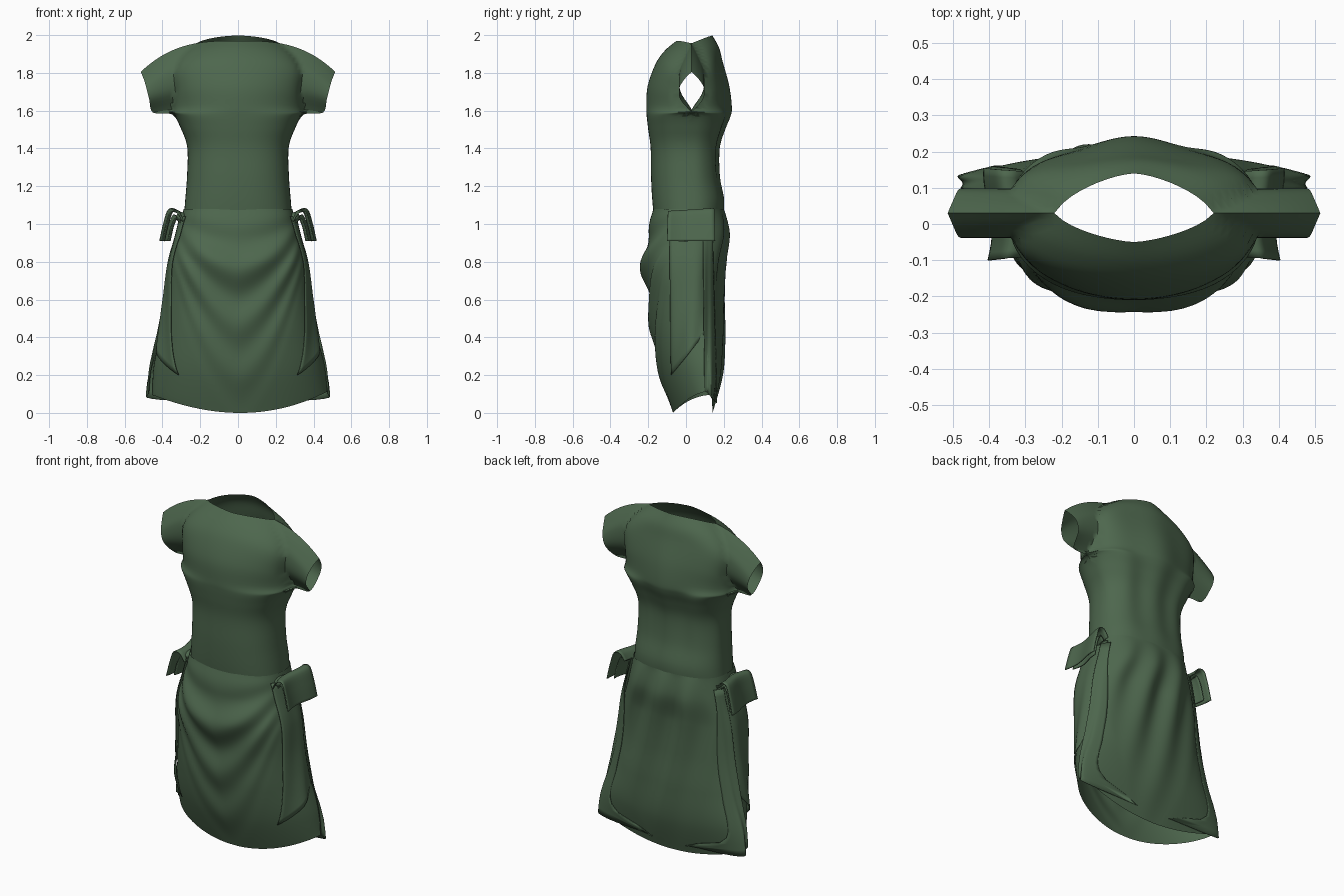
import bpy, bmesh, math
from mathutils import Vector

if "Cube" in bpy.data.objects:
    bpy.data.objects.remove(bpy.data.objects["Cube"])

green = bpy.data.materials.new("moss green cloth")
green.use_nodes = True
COLOUR = (0.075, 0.135, 0.075, 1)
green.diffuse_color = COLOUR
green.node_tree.nodes["Principled BSDF"].inputs["Base Color"].default_value = COLOUR


def sample(table, t):
    """Smoothly interpolate table rows; t runs from 0 to 1."""
    f = t * (len(table) - 1)
    i = min(int(f), len(table) - 2)
    f -= i
    quads = zip(table[max(i - 1, 0)], table[i], table[i + 1], table[min(i + 2, len(table) - 1)])
    return [b + f / 2 * (c - a + f * (2 * a - 5 * b + 4 * c - d + f * (3 * (b - c) + d - a)))
            for a, b, c, d in quads]


def cloth(name, grids, outward=None, thickness=0):
    """Make one smooth object from grids of points, welding shared edges."""
    bm = bmesh.new()
    for rows in grids:
        verts = [[bm.verts.new(p) for p in row] for row in rows]
        for low, high in zip(verts, verts[1:]):
            for j in range(len(low) - 1):
                bm.faces.new((low[j], low[j + 1], high[j + 1], high[j]))
    bmesh.ops.remove_doubles(bm, verts=bm.verts, dist=0.0005)
    bmesh.ops.recalc_face_normals(bm, faces=bm.faces)
    bm.faces.ensure_lookup_table()
    # Keep the visible side of open sheets facing away from the body
    facing = sum(f.normal.dot(outward or Vector((f.calc_center_median().x, f.calc_center_median().y, 0)))
                 * f.calc_area() for f in bm.faces)
    if facing < 0:
        bmesh.ops.reverse_faces(bm, faces=bm.faces)
    mesh = bpy.data.meshes.new(name)
    bm.to_mesh(mesh)
    bm.free()
    mesh.materials.append(green)
    obj = bpy.data.objects.new(name, mesh)
    bpy.context.collection.objects.link(obj)
    if thickness:
        mod = obj.modifiers.new("hem thickness", "SOLIDIFY")
        mod.thickness = thickness
    bpy.ops.object.select_all(action="DESELECT")
    obj.select_set(True)
    bpy.context.view_layer.objects.active = obj
    bpy.ops.object.shade_smooth_by_angle(angle=math.radians(50))
    return obj


def steps(n, low=0.0, high=1.0):
    return [low + (high - low) * i / n for i in range(n + 1)]


def bulge(s, n):
    return max(0, 1 - abs(s) ** n) ** (1 / n)


ACROSS = [math.sin(math.pi / 2 * u) for u in steps(64, -1, 1)]

# Bodice rows: centre z, edge x, edge z, front y, back y, torso share, sleeve half depth
BODICE = [
    (1.0, .29, 1.0, -.165, .19, 1, 0),
    (1.12, .28, 1.12, -.178, .2, 1, 0),
    (1.25, .27, 1.25, -.185, .175, 1, 0),
    (1.4, .268, 1.4, -.187, .172, 1, 0),
    (1.5, .3, 1.5, -.2, .2, 1, 0),
    (1.57, .35, 1.58, -.208, .228, .97, 0),
    (1.62, .45, 1.59, -.21, .235, .77, 0),
    (1.73, .47, 1.66, -.203, .222, .7, .06),
    (1.85, .485, 1.72, -.16, .19, .68, .065),
    (1.92, .5, 1.77, -.11, .172, .58, .035),
    (1.97, .515, 1.805, -.05, .14, .42, 0),
]


def bodice(side):
    rows = []
    for t in steps(50):
        zc, xe, ze, front, back, share, sleeve = sample(BODICE, t)
        share, sleeve = min(share, 1), max(sleeve, 0)
        seam = .03
        depth = seam - front if side < 0 else back - seam
        row = []
        for s in ACROSS:
            torso = bulge(min(abs(s) / share, 1), .8 + 1.6 * share)
            d = sleeve + (depth - sleeve) * torso
            z = zc + (ze - zc) * abs(s) ** 3
            if side > 0:
                # Soft vertical creases and a slightly raised back neck
                d += .008 * math.cos(s * 9) * torso * math.sin(math.pi * t)
                z += .028 * torso * t ** 6
            row.append((s * xe, seam + side * d, z))
        rows.append(row)
    return rows


cloth("bodice_with_sleeves", [bodice(-1), bodice(1)])

# Skirt rows from hem to waist: z, half width, front y, back y, side seam y
SKIRT = [
    (0, .465, -.07, .14, .135),
    (.2, .452, -.14, .19, .12),
    (.4, .412, -.18, .2, .08),
    (.6, .382, -.2, .195, .05),
    (.8, .358, -.23, .2, .03),
    (.95, .318, -.2, .222, .02),
    (1.08, .288, -.172, .2, .025),
]


def skirt(side):
    rows = []
    for t in steps(70):
        z, w, front, back, seam = sample(SKIRT, t)
        depth = seam - front if side < 0 else back - seam
        low = (1 - t) ** 4
        row = []
        for s in ACROSS:
            body = bulge(s, 2 + .5 * t)
            # Swags hang between the two side knots
            reach = 1 - min(abs(s), .97) ** 1.4
            hang = (1.06 - z) / (.25 + .75 * reach)
            fade = body * min(1, 3 * (1 - t)) * max(0, 1.15 - hang) * .02
            fold = fade * math.sin(hang * 22 + 1)
            if side > 0:
                fold = fade * math.sin(s * 11 + z * 7)
            x = s * w + .012 * low
            row.append((x, seam + side * (depth * body + fold), z + (.105 + .01 * s) * s * s * low))
        rows.append(row)
    return rows


cloth("draped_skirt", [skirt(-1), skirt(1)])


def side_x(y, z):
    """Half width of the skirt at depth y and height z."""
    t = 1
    for t in steps(200):
        if sample(SKIRT, t)[0] >= z:
            break
    _, w, front, back, seam = sample(SKIRT, t)
    return w * bulge(min(abs((seam - y) / (seam - front if y < seam else back - seam)), .98), 2 + .5 * t)


def hanging(sign, top, corners, gap):
    """Strip lying on the skirt: corners give y at the top, y and z at the bottom."""
    (y0, y1), (low0, z0), (low1, z1) = corners
    rows = []
    for v in steps(24):
        row = []
        for u in steps(14):
            y = (y0 + (y1 - y0) * u) * (1 - v) + (low0 + (low1 - low0) * u) * v
            z = top + (z0 + (z1 - z0) * u - top) * v
            x = side_x(y, z) + gap + .007 * math.sin(u * 9 + v * 3) * v
            row.append((sign * x, y, z))
        rows.append(row)
    return rows


def loop(sign, profile, y0, y1):
    """Folded sash end: a bent profile swept from front to back."""
    rows = []
    for t in steps(20):
        x, z = sample(profile, t)
        rows.append([(sign * (x - .012 * math.sin(u * 5)), y0 + (y1 - y0) * u + .02 * (1 - t) * (.5 - u),
                      z - .025 * (1 - u) * (1 - t)) for u in steps(12)])
    return rows


FLAP = [(.29, 1.04), (.32, 1.08), (.36, 1.075), (.385, 1.0), (.405, .91)]
UNDER = [(.3, 1.03), (.33, 1.05), (.355, 1.0), (.375, .91)]

for name, sign in (("left", 1), ("right", -1)):
    out = Vector((sign, 0, 0))
    cloth(name + "_sash_panel", [hanging(sign, 1.04, ((-.09, .12), (-.08, .2), (.1, .42)), .014)], out, .004)
    cloth(name + "_sash_tail", [hanging(sign, 1.02, ((.09, .14), (.1, .12), (.165, .05)), .022)], out, .004)
    cloth(name + "_sash_flap", [loop(sign, FLAP, -.1, .155)], out, .006)
    cloth(name + "_sash_fold", [loop(sign, UNDER, -.07, .13)], out, .006)
    # Knot tucked under the flap
    bpy.ops.mesh.primitive_uv_sphere_add(segments=20, ring_count=12, radius=.035, location=(sign * .3, -.02, 1.035))
    knot = bpy.context.object
    knot.name = name + "_sash_knot"
    knot.scale = (.8, 1.5, .8)
    knot.data.materials.append(green)
    bpy.ops.object.shade_smooth_by_angle()
